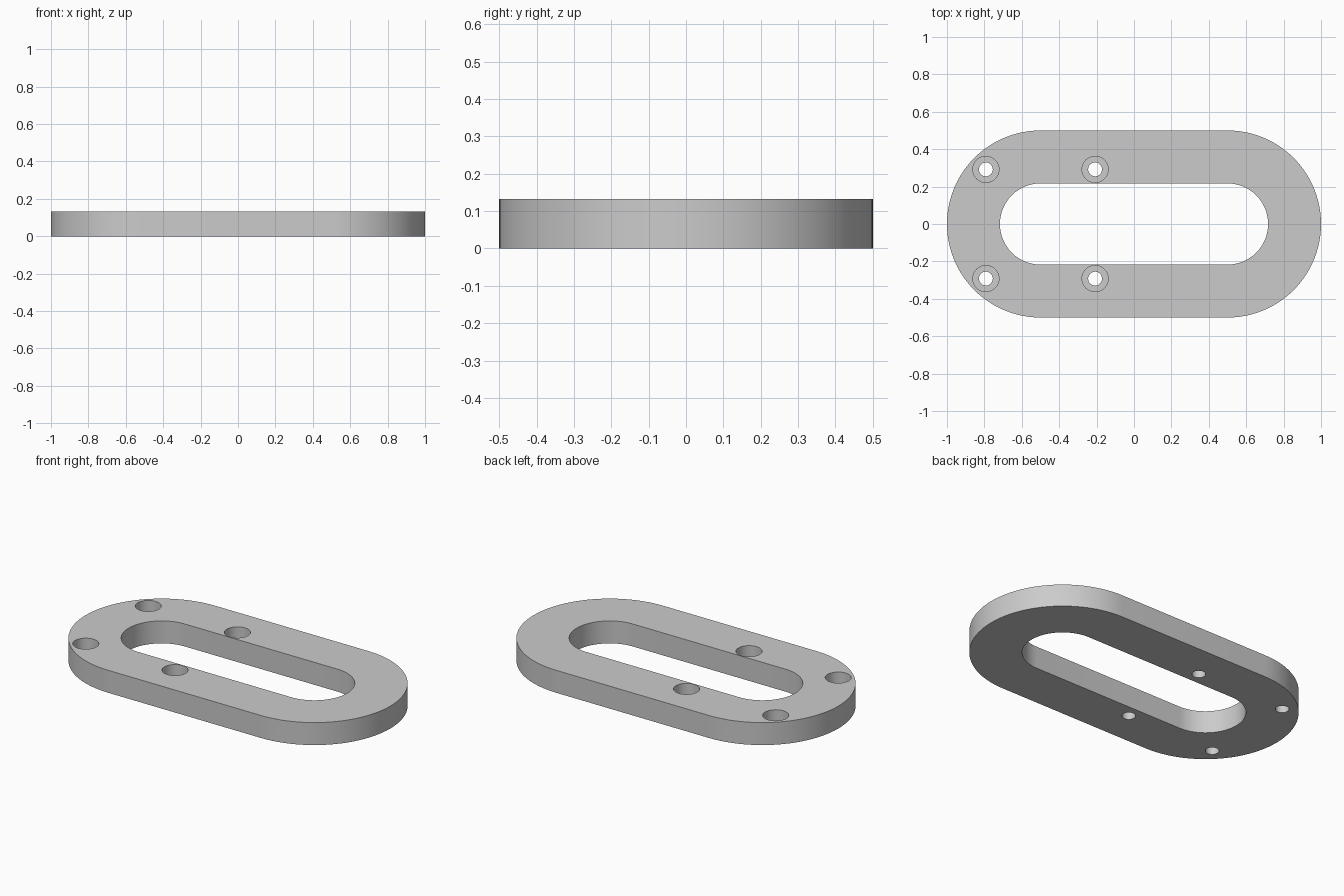
import bpy
import bmesh
from math import cos, sin, pi, radians

HEIGHT = 0.133
END_X = 0.5          # centre of the rounded ends
HOLE_OFFSET = 0.292  # screw holes sit on a square around the left end centre
BORE_FLOOR = 0.05

if "Cube" in bpy.data.objects:
    bpy.data.objects.remove(bpy.data.objects["Cube"], do_unlink=True)

grey = bpy.data.materials.new("plain grey")
grey.use_nodes = True
colour = (0.6, 0.6, 0.6, 1)
grey.diffuse_color = colour
grey.node_tree.nodes["Principled BSDF"].inputs["Base Color"].default_value = colour


def slot_prism(name, radius, half_length, z0, z1, centre=(0, 0), steps=32):
    """Upright prism with a stadium outline (a cylinder if half_length is 0)."""
    outline = []
    for side, start in ((1, -pi / 2), (-1, pi / 2)):
        count = steps + 1 if half_length else steps
        for i in range(count):
            a = start + pi * i / steps
            outline.append((centre[0] + side * half_length + radius * cos(a),
                            centre[1] + radius * sin(a)))
    bm = bmesh.new()
    face = bm.faces.new([bm.verts.new((x, y, z0)) for x, y in outline])
    top = bmesh.ops.extrude_face_region(bm, geom=[face])["geom"]
    bmesh.ops.translate(bm, vec=(0, 0, z1 - z0),
                        verts=[v for v in top if isinstance(v, bmesh.types.BMVert)])
    bmesh.ops.recalc_face_normals(bm, faces=bm.faces)
    mesh = bpy.data.meshes.new(name)
    bm.to_mesh(mesh)
    bm.free()
    mesh.materials.append(grey)
    obj = bpy.data.objects.new(name, mesh)
    bpy.context.collection.objects.link(obj)
    return obj


# Plate and the long central opening
plate = slot_prism("slotted_plate", 0.5, END_X, 0, HEIGHT, steps=48)
cutters = [slot_prism("opening_cutter", 0.217, END_X, -0.1, HEIGHT + 0.1)]

# Four counterbored screw holes
for sx in (-1, 1):
    for sy in (-1, 1):
        spot = (-END_X + sx * HOLE_OFFSET, sy * HOLE_OFFSET)
        cutters.append(slot_prism("screw_hole_cutter", 0.037, 0, -0.1, HEIGHT + 0.1, spot, 20))
        cutters.append(slot_prism("counterbore_cutter", 0.07, 0, BORE_FLOOR, HEIGHT + 0.1, spot, 20))

# Cut, then discard the cutters
bpy.ops.object.select_all(action="DESELECT")
bpy.context.view_layer.objects.active = plate
plate.select_set(True)
for cutter in cutters:
    cutter.hide_render = True
    mod = plate.modifiers.new("cut", "BOOLEAN")
    mod.operation = "DIFFERENCE"
    mod.solver = "EXACT"
    mod.object = cutter
    bpy.ops.object.modifier_apply(modifier=mod.name)
    bpy.data.objects.remove(cutter, do_unlink=True)

bpy.ops.object.shade_smooth_by_angle(angle=radians(30))
